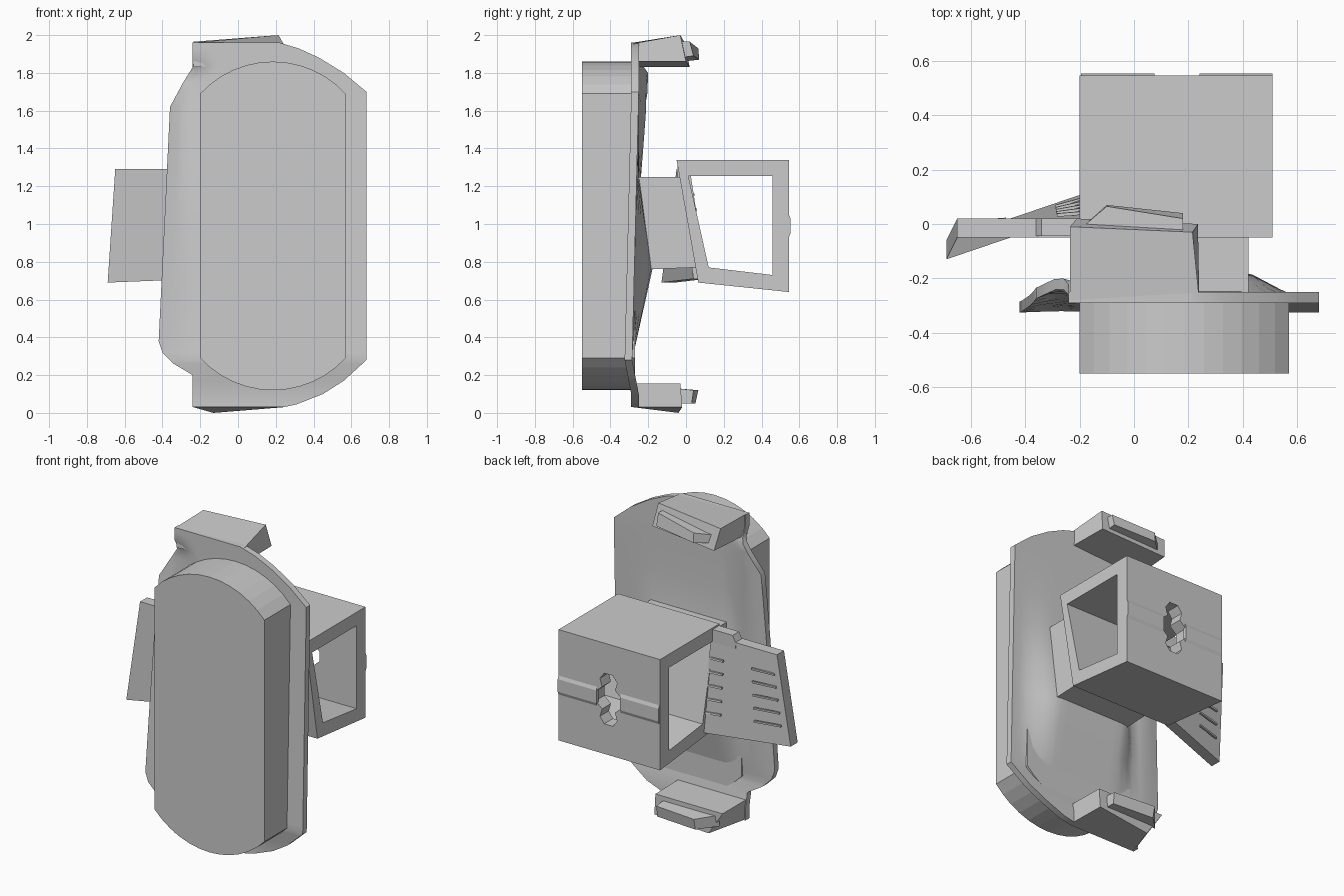
import bpy, bmesh, math
from mathutils import Vector

if "Cube" in bpy.data.objects:
    bpy.data.objects.remove(bpy.data.objects["Cube"])


def finish(name, bm, smooth=None):
    bmesh.ops.recalc_face_normals(bm, faces=bm.faces)
    me = bpy.data.meshes.new(name)
    bm.to_mesh(me)
    bm.free()
    ob = bpy.data.objects.new(name, me)
    bpy.context.collection.objects.link(ob)
    if smooth:
        bpy.ops.object.select_all(action='DESELECT')
        bpy.context.view_layer.objects.active = ob
        ob.select_set(True)
        bpy.ops.object.shade_smooth_by_angle(angle=math.radians(smooth))
    return ob


def loft(name, a, b):
    """Solid between two matching outlines of 3D points."""
    bm = bmesh.new()
    va, vb = [[bm.verts.new(p) for p in ring] for ring in (a, b)]
    bm.faces.new(va)
    bm.faces.new(vb)
    n = len(a)
    for i in range(n):
        j = (i + 1) % n
        bm.faces.new((va[i], va[j], vb[j], vb[i]))
    return finish(name, bm)


def prism_x(name, yz, x0, x1):
    return loft(name, [(x0, y, z) for y, z in yz], [(x1, y, z) for y, z in yz])


def prism_y(name, xz, y0, y1):
    return loft(name, [(x, y0, z) for x, z in xz], [(x, y1, z) for x, z in xz])


def cut(ob, cutter):
    cutter.hide_render = True
    m = ob.modifiers.new("cut", 'BOOLEAN')
    m.object, m.solver = cutter, 'EXACT'
    bpy.context.view_layer.objects.active = ob
    bpy.ops.object.modifier_apply(modifier=m.name)
    bpy.data.objects.remove(cutter)


def interp(table, t):
    if t <= table[0][0]:
        return table[0][1]
    for (a, va), (b, vb) in zip(table, table[1:]):
        if t <= b:
            return va + (vb - va) * (t - a) / (b - a)
    return table[-1][1]


# front pad: straight sides with circular-arc ends
half, sag, cx = 0.385, 0.17, 0.185
R = (half**2 + sag**2) / (2 * sag)
ang = math.asin(half / R)
arc = [R * math.sin(ang * (1 - i / 6)) for i in range(13)]
top = [(cx + dx, 1.86 - R + math.sqrt(R * R - dx * dx)) for dx in arc]
pad = top + [(x, 1.98 - z) for x, z in reversed(top)]
prism_y("front_pad", pad, -0.55, -0.27)

# backing plate: rows in z, warped in y by edge hump and centre bulge
left = [(0.03, -0.24), (0.2, -0.24), (0.26, -0.34), (0.32, -0.40), (0.38, -0.42),
        (1.62, -0.36), (1.75, -0.29), (1.83, -0.24)]
right = [(0.03, 0.24), (0.045, 0.31), (0.1, 0.45), (0.17, 0.56), (0.28, 0.68),
         (1.70, 0.68), (1.80, 0.56), (1.88, 0.43), (1.93, 0.32), (1.96, 0.22)]
tilt = [(0.1, -0.25), (0.28, -0.285), (1.69, -0.25)]
hump_z = [(0.2, 0), (0.4, 0.012), (1.2, 0.02), (1.8, 0.055), (1.88, 0)]
hump_x = [(-0.42, -0.3), (-0.35, 0.5), (-0.28, 1), (-0.22, 0.7), (-0.12, 0)]
bulge_z = [(0.28, 0), (0.76, 0.095), (1.25, 0.012), (1.6, 0)]
bulge_x = [(-0.2, 0), (-0.1, 1), (0.42, 1), (0.6, 0)]
rows = [0.03, 0.045, 0.1, 0.17, 0.2, 0.26, 0.28, 0.32, 0.38, 0.57, 0.76, 1.0,
        1.25, 1.45, 1.62, 1.7, 1.75, 1.8, 1.83, 1.88, 1.93, 1.96]
N = 22
bm = bmesh.new()
front, back = [], []
for z in rows:
    l, r = interp(left, z), interp(right, z)
    f, k = [], []
    for i in range(N + 1):
        x = l + (r - l) * i / N
        y = interp(tilt, z) + interp(hump_z, z) * interp(hump_x, x)
        f.append(bm.verts.new((x, y - 0.04, z)))
        k.append(bm.verts.new((x, y + interp(bulge_z, z) * interp(bulge_x, x), z)))
    front.append(f)
    back.append(k)
for g in (front, back):
    for a, b in zip(g, g[1:]):
        for i in range(N):
            bm.faces.new((a[i], a[i + 1], b[i + 1], b[i]))
for f, k in ((front[0], back[0]), (front[-1], back[-1]),
             ([r[0] for r in front], [r[0] for r in back]),
             ([r[-1] for r in front], [r[-1] for r in back])):
    for i in range(len(f) - 1):
        bm.faces.new((f[i], f[i + 1], k[i + 1], k[i]))
finish("backing_plate", bm, 35)

# top clip and its hook lip
loft("top_clip",
     [(-0.235, -0.28, 1.83), (-0.235, -0.28, 1.96), (-0.235, -0.01, 1.965), (-0.21, 0.02, 1.83)],
     [(0.24, -0.28, 1.86), (0.24, -0.28, 1.955), (0.215, -0.03, 2.0), (0.235, 0.0, 1.86)])
loft("top_hook",
     [(-0.2, -0.02, 1.86), (-0.1, 0.07, 1.87), (0.18, 0.04, 1.89), (0.18, -0.04, 1.88)],
     [(-0.2, -0.02, 1.91), (-0.1, 0.065, 1.93), (0.18, 0.02, 1.965), (0.18, -0.04, 1.965)])

# bottom clip and its hook lip
loft("bottom_clip",
     [(-0.235, -0.28, 0.03), (-0.235, -0.28, 0.155), (-0.235, -0.03, 0.155), (-0.13, -0.04, 0.0)],
     [(0.24, -0.28, 0.03), (0.24, -0.28, 0.155), (0.235, -0.03, 0.155), (0.235, -0.02, 0.03)])
loft("bottom_hook",
     [(-0.2, -0.05, 0.06), (-0.1, 0.05, 0.05), (0.18, 0.03, 0.05), (0.18, -0.05, 0.05)],
     [(-0.2, -0.05, 0.13), (-0.1, 0.065, 0.12), (0.18, 0.04, 0.12), (0.18, -0.05, 0.13)])

# strut joining plate to the square sleeve
prism_x("strut", [(-0.27, 1.25), (-0.03, 1.25), (0.06, 0.77), (-0.2, 0.76)], -0.11, 0.42)

# hollow sleeve with a waisted slot in the back wall
sleeve = prism_x("sleeve", [(-0.05, 1.34), (0.545, 1.34), (0.545, 0.64), (0.065, 0.69)], -0.2, 0.51)
cut(sleeve, prism_x("hole_cutter", [(0.012, 1.255), (0.457, 1.255), (0.457, 0.73), (0.12, 0.77)], -0.4, 0.7))
slot = [(0.03, 0.16), (0.06, 0.12), (0.045, 0.07), (0.09, 0.03), (0.09, -0.03),
        (0.045, -0.07), (0.06, -0.12), (0.03, -0.16)]
slot = [(0.16 + x, 0.99 + z) for x, z in slot] + [(0.16 - x, 0.99 + z) for x, z in reversed(slot)]
cut(sleeve, prism_y("slot_cutter", slot, 0.4, 0.7))

# raised band on the back wall, either side of the slot
for side, x0, x1 in (("left", -0.195, 0.075), ("right", 0.24, 0.51)):
    prism_x("back_band_" + side, [(0.53, 1.05), (0.545, 1.05), (0.553, 1.03), (0.553, 0.95), (0.545, 0.93), (0.53, 0.93)], x0, x1)

# side paddle, twisted, continuing the sleeve's front wall
TO, TI = Vector((-0.65, 0.02, 1.29)), Vector((-0.19, 0.02, 1.29))
BO, BI = Vector((-0.69, -0.06, 0.69)), Vector((-0.19, 0.11, 0.71))
d = Vector((0, -0.07, 0))
loft("side_paddle", [TO + d, TI + d, TI, TO], [BO + d, BI + d, BI, BO])
prism_y("paddle_shoulder", [(-0.19, 1.33), (-0.34, 1.33), (-0.36, 1.29), (-0.36, 1.25), (-0.19, 1.25)], -0.045, 0.02)


def on_paddle(u, v):
    return TO.lerp(TI, u).lerp(BO.lerp(BI, u), v)


# fine grip ridges in two columns
for col, (u0, u1) in enumerate(((0.08, 0.4), (0.8, 0.98))):
    for i in range(5):
        v = 0.22 + 0.14 * i
        ends = []
        for u in (u0, u1):
            p, q = on_paddle(u, v), on_paddle(u, v + 0.02)
            o = Vector((0, 0.006, 0))
            ends.append([p - o, p + o, q + o, q - o])
        loft(f"grip_ridge_{col}_{i}", *ends)
